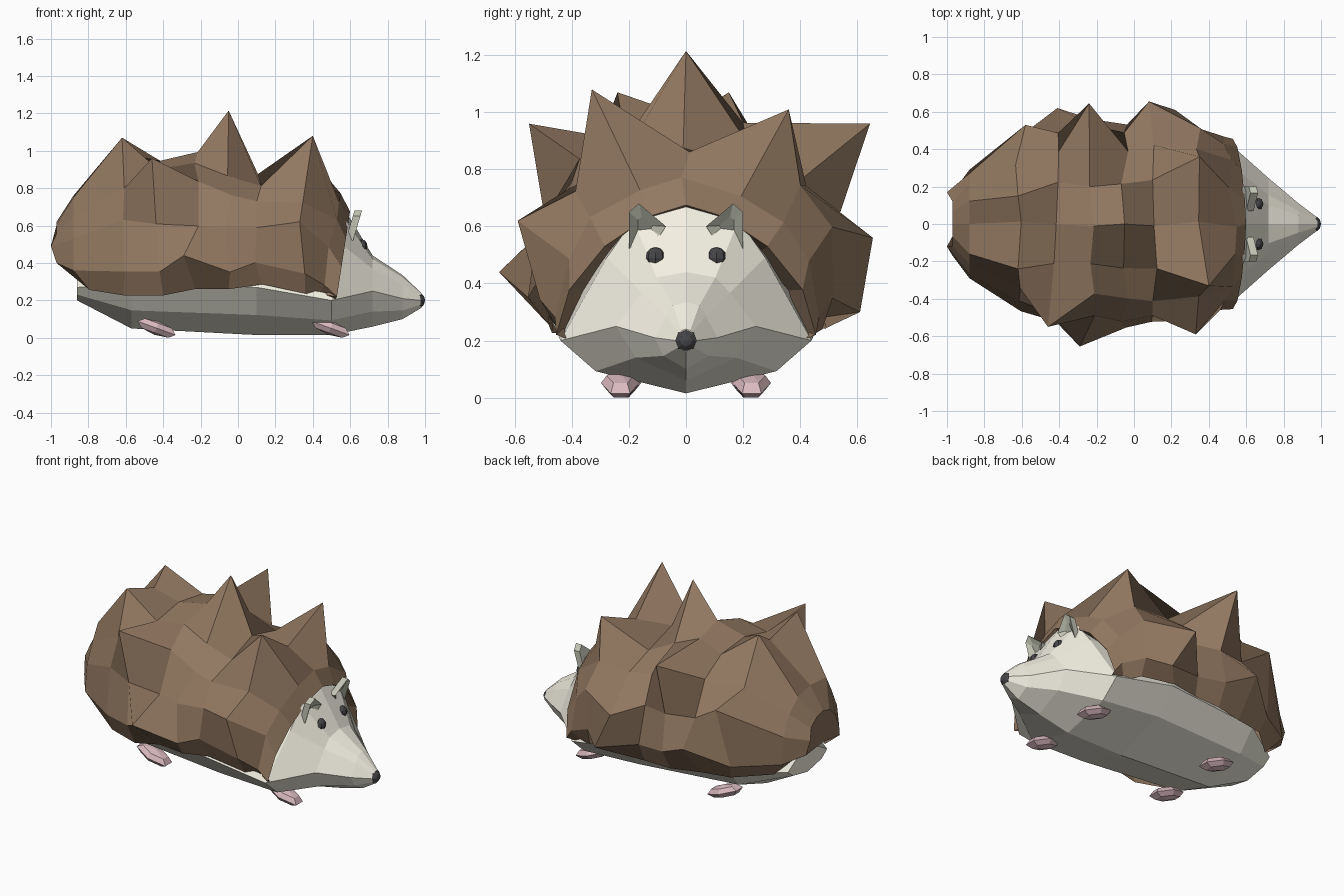
import bpy, bmesh, random
from math import sin, cos, radians
from mathutils import Vector, Matrix

if "Cube" in bpy.data.objects:
    bpy.data.objects.remove(bpy.data.objects["Cube"])

random.seed(4)


def material(name, rgb):
    m = bpy.data.materials.new(name)
    m.diffuse_color = (*rgb, 1)
    m.use_nodes = True
    m.node_tree.nodes["Principled BSDF"].inputs["Base Color"].default_value = m.diffuse_color
    return m


BROWN = material("brown", (0.29, 0.19, 0.12))
CREAM = material("cream", (0.90, 0.87, 0.76))
PINK = material("pink", (0.70, 0.49, 0.53))
SAGE = material("sage", (0.54, 0.55, 0.45))
BLACK = material("black", (0.06, 0.06, 0.065))


def finish(bm, name, mat):
    bmesh.ops.recalc_face_normals(bm, faces=bm.faces)
    me = bpy.data.meshes.new(name)
    bm.to_mesh(me)
    bm.free()
    me.materials.append(mat)
    ob = bpy.data.objects.new(name, me)
    bpy.context.collection.objects.link(ob)
    return ob


def loft(rings, closed):
    """Skin a list of point rings; closed joins each ring into a loop."""
    bm = bmesh.new()
    rows = [[bm.verts.new(p) for p in r] for r in rings]
    n = len(rows[0])
    for a, b in zip(rows, rows[1:]):
        for i in range(n if closed else n - 1):
            j = (i + 1) % n
            bm.faces.new((a[i], a[j], b[j], b[i]))
    return bm, rows


# Body and head: faceted cross-sections along x
# (x, half width, bottom, side, top, backward lean of the lower half)
body = [(0.98, 0.035, 0.16, 0.20, 0.24, 0), (0.88, 0.11, 0.10, 0.21, 0.335, 0),
        (0.72, 0.245, 0.06, 0.25, 0.44, 0), (0.58, 0.44, 0.015, 0.20, 0.67, 0.08),
        (0.10, 0.47, 0.015, 0.27, 0.70, 0), (-0.57, 0.39, 0.05, 0.28, 0.60, 0),
        (-0.86, 0.20, 0.20, 0.27, 0.34, 0)]
rings = []
for x, w, zb, zm, zt, lean in body:
    half = [(x - lean, 0.72 * w, zb + 0.42 * (zm - zb)), (x - lean, w, zm),
            (x - 0.2 * lean, 0.63 * w, zm + 0.62 * (zt - zm)),
            (x, 0.42 * w, zm + 0.9 * (zt - zm))]
    rings.append([(x - lean, 0, zb)] + half + [(x, 0, zt)]
                 + [(px, -y, z) for px, y, z in reversed(half)])
bm, rows = loft(rings, True)
for r in (rows[0], rows[-1]):
    bm.faces.new(r)
finish(bm, "body", CREAM)

# Spiny coat: arched rings along x (x, half width, rim, side, top, roundness)
coat = [(-0.97, 0.17, 0.34, 0.40, 0.62, 1), (-0.88, 0.29, 0.26, 0.36, 0.76, 0.9),
        (-0.62, 0.45, 0.24, 0.35, 0.97, 0.88), (-0.42, 0.52, 0.23, 0.36, 0.96, 0.88),
        (-0.22, 0.55, 0.25, 0.38, 1.00, 1.0), (-0.05, 0.54, 0.24, 0.37, 0.92, 0.9),
        (0.11, 0.54, 0.27, 0.40, 0.86, 0.85), (0.34, 0.53, 0.23, 0.36, 0.86, 0.85),
        (0.52, 0.46, 0.22, 0.30, 0.76, 1.0), (0.585, 0.455, 0.20, 0.22, 0.675, 1.35),
        (0.46, 0.40, 0.22, 0.24, 0.63, 1.35)]
rings = []
for x, w, zr, zm, zt, p in coat:
    arch = []
    for k in range(9):
        t = radians(22.5 * k)
        c = cos(t)
        y = w * abs(c) ** p * (1 if c > 0 else -1)
        s = max(sin(t), 0) ** min(p, 1.1)
        slant = 0.07 * (s - 0.8) if x > 0.45 else 0
        arch.append((x + slant, 0 if k == 4 else y, zm + (zt - zm) * s))
    low = x - 0.07 if x > 0.45 else x + (0.10 if x < -0.8 else 0)
    rings.append([(low, 0.88 * w, zr)] + arch + [(low, -0.88 * w, zr)])
bm, rows = loft(rings, False)
bm.faces.new(rows[0])

# Pull the nearest coat vertex (preferring the same ring) out to each spike tip
tips = [(-0.05, 0, 1.215), (0.40, -0.33, 1.08), (0.35, 0.36, 1.01), (-0.24, 0.645, 0.96),
        (-0.62, 0.15, 1.07), (-0.62, -0.24, 1.07), (-0.46, -0.55, 0.96), (0.33, -0.59, 0.62),
        (-0.29, -0.655, 0.44), (0.08, 0.655, 0.56), (0.22, 0.61, 0.30), (-0.41, 0.62, 0.46),
        (-1.0, 0.17, 0.50), (-1.0, -0.12, 0.49), (-0.58, 0.53, 0.72), (-0.88, -0.16, 0.75)]
free = [v for r in rows[:-2] for v in r]
for tip in tips:
    def reach(q):
        d = q.co - Vector(tip)
        return Vector((3 * d.x, d.y, d.z)).length
    v = min(free, key=reach)
    v.co = tip
    free.remove(v)
for v in free:
    if v.co.x > -0.86:
        v.co += Vector([random.uniform(-0.02, 0.02) for _ in range(3)])
finish(bm, "spiny_coat", BROWN)


def ball(name, loc, scale, mat, u=8, v=6, tilt=0):
    bm = bmesh.new()
    bmesh.ops.create_uvsphere(bm, u_segments=u, v_segments=v, radius=1)
    bmesh.ops.transform(bm, verts=bm.verts, matrix=Matrix.Translation(loc)
                        @ Matrix.Rotation(radians(tilt), 4, 'Y')
                        @ Matrix.Diagonal((*scale, 1)))
    return finish(bm, name, mat)


# Nose
ball("nose", (0.962, 0, 0.20), (0.042, 0.042, 0.038), BLACK, tilt=90)

# Paired eyes, feet and ears
ear = [(0.20, 0.52), (0.20, 0.65), (0.165, 0.68), (0.07, 0.60), (0.09, 0.57)]
for side, s in (("left", 1), ("right", -1)):
    ball("eye_" + side, (0.66, 0.107 * s, 0.49), (0.032, 0.036, 0.037), BLACK)
    for part, x, y in (("front", 0.495, 0.23), ("hind", -0.435, 0.225)):
        ball(f"{part}_foot_{side}", (x, y * s, 0.052), (0.125, 0.068, 0.038),
             PINK, 6, 4, 20)
    # Ear slab with a shallow hollow in its front
    rings = []
    for off, k in ((-0.04, 1), (0, 1), (-0.022, 0.4)):
        rings.append([(0.615 + off + 0.3 * (z - 0.52),
                       s * (0.147 + k * (y - 0.147)), 0.605 + k * (z - 0.605))
                      for y, z in ear])
    bm, rows = loft(rings, True)
    bm.faces.new(rows[0])
    bm.faces.new(rows[-1])
    finish(bm, "ear_" + side, SAGE)
